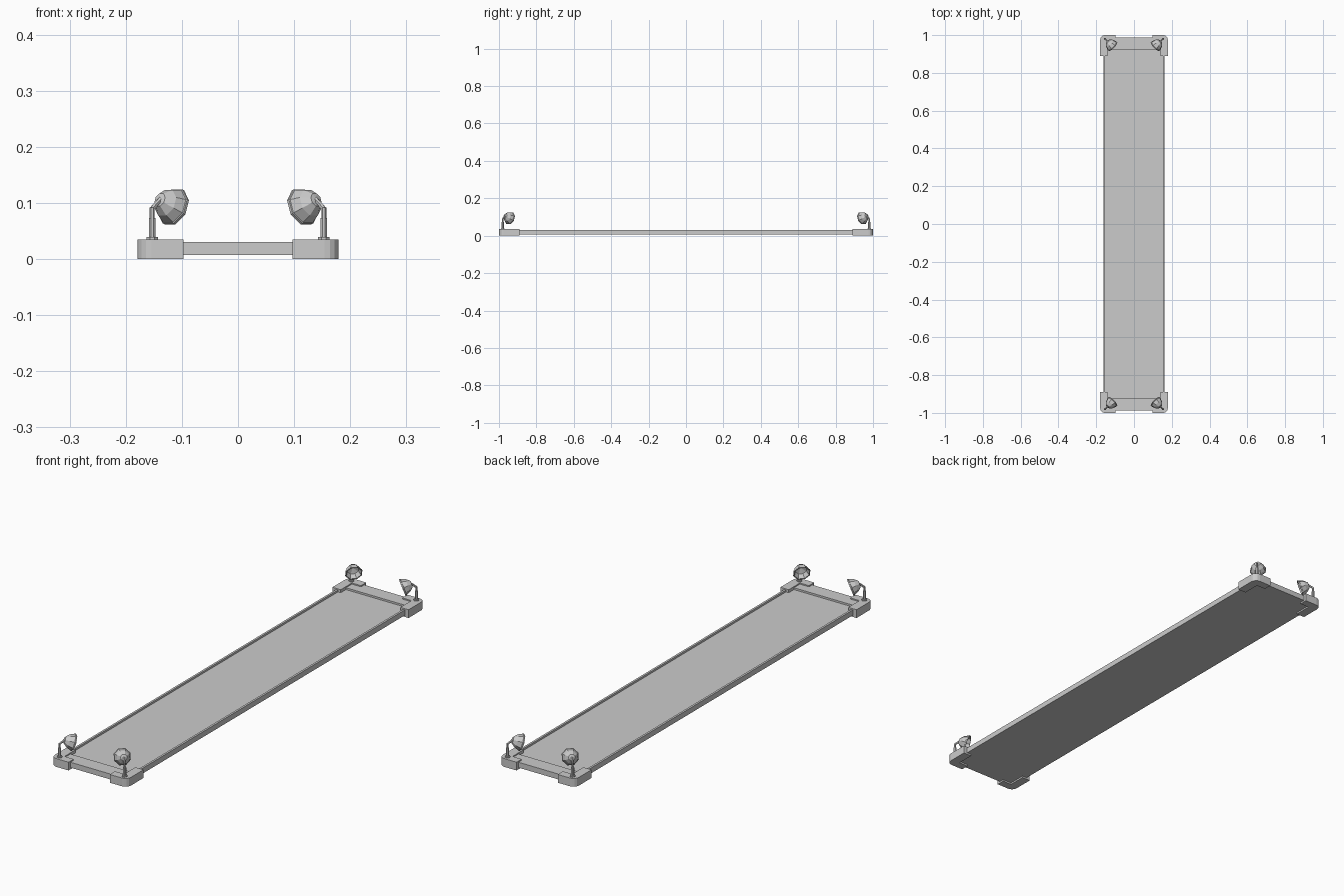
import bpy, bmesh, math
from mathutils import Vector

if "Cube" in bpy.data.objects:
    bpy.data.objects.remove(bpy.data.objects["Cube"])


def finish(name, bm):
    bmesh.ops.remove_doubles(bm, verts=bm.verts, dist=1e-5)
    bmesh.ops.recalc_face_normals(bm, faces=bm.faces)
    me = bpy.data.meshes.new(name)
    bm.to_mesh(me)
    bm.free()
    ob = bpy.data.objects.new(name, me)
    bpy.context.collection.objects.link(ob)
    return ob


def box(name, x0, x1, y0, y1, z0, z1):
    bm = bmesh.new()
    bmesh.ops.create_cube(bm, size=1)
    for v in bm.verts:
        v.co = ((x0 + x1) / 2 + v.co.x * (x1 - x0),
                (y0 + y1) / 2 + v.co.y * (y1 - y0),
                (z0 + z1) / 2 + v.co.z * (z1 - z0))
    return finish(name, bm)


def prism(name, pts, z0, z1):
    bm = bmesh.new()
    face = bm.faces.new([bm.verts.new((x, y, z0)) for x, y in pts])
    top = bmesh.ops.extrude_face_region(bm, geom=[face])["geom"]
    for v in top:
        if isinstance(v, bmesh.types.BMVert):
            v.co.z = z1
    # extrusion removes nothing from a lone face, so the underside stays closed
    return finish(name, bm)


def loft(name, rings, caps=True):
    bm = bmesh.new()
    loops = [[bm.verts.new(p) for p in r] for r in rings]
    n = len(loops[0])
    for a, b in zip(loops, loops[1:]):
        for i in range(n):
            j = (i + 1) % n
            bm.faces.new((a[i], a[j], b[j], b[i]))
    if caps:
        bm.faces.new(loops[0])
        bm.faces.new(loops[-1])
    return finish(name, bm)


def ring(c, axis, r, n):
    # polygon of n sides around an axis
    axis = axis.normalized()
    ref = Vector((0, 0, 1)) if abs(axis.z) < 0.9 else Vector((1, 0, 0))
    u = axis.cross(ref).normalized()
    w = axis.cross(u)
    step = 2 * math.pi / n
    return [c + r * (math.cos((i + .5) * step) * u + math.sin((i + .5) * step) * w)
            for i in range(n)]


# recessed deck with raised rails around it
box("deck_panel", -.156, .156, -.93, .93, .007, .022)
for s, side in ((-1, "left"), (1, "right")):
    a, b = sorted((s * .153, s * .162))
    box(side + "_rail", a, b, -.985, .985, .007, .03)
for s, side in ((-1, "front"), (1, "back")):
    a, b = sorted((s * .925, s * .987))
    box(side + "_end_bar", -.155, .155, a, b, .007, .03)

for sx, xn in ((-1, "left"), (1, "right")):
    for sy, yn in ((-1, "front"), (1, "back")):
        tag = yn + "_" + xn

        # L-shaped corner bracket with a rounded outer corner
        R = .025
        arc = [(.179 - R + R * math.cos(math.radians(a)),
                1.0 - R + R * math.sin(math.radians(a))) for a in (0, 22.5, 45, 67.5, 90)]
        outline = [(.179, .89)] + arc + [(.097, 1.0), (.097, .965), (.14, .965), (.14, .89)]
        prism(tag + "_corner_bracket", [(x * sx, y * sy) for x, y in outline], 0, .035)

        # floodlight on a bent post, aimed inward and slightly down
        foot = Vector((.153 * sx, .98 * sy, 0))
        inward = Vector((-sx, -sy, 0)).normalized()
        up = Vector((0, 0, 1))
        loft(tag + "_post_foot", [ring(foot + up * z, up, .011, 8) for z in (.034, .039)])
        loft(tag + "_post", [ring(foot + up * z, up, .0065, 8) for z in (.037, .073)])
        path = [(0, .07, up), (0, .092, up), (.005, .103, up + inward),
                (.022, .107, inward)]
        loft(tag + "_lamp_arm", [ring(foot + inward * d + up * z, t, .0045, 6)
                                 for d, z, t in path[:2]])
        loft(tag + "_lamp_elbow", [ring(Vector(foot) + inward * d + up * z, t, .0045, 6)
                                   for d, z, t in ((0, .09, inward + up * .8),
                                                   (.022, .107, inward + up * .8))])

        tilt = math.radians(20)
        aim = inward * math.cos(tilt) - up * math.sin(tilt)
        mouth = foot + inward * .055 + up * .0925
        shell = [(.0005, -.040), (.013, -.038), (.026, -.023), (.033, -.005), (.035, -.004),
                 (.035, .001), (.031, .001), (.023, -.018), (.0005, -.028)]
        loft(tag + "_lamp_head", [ring(mouth + aim * d, aim, r, 8) for r, d in shell])
